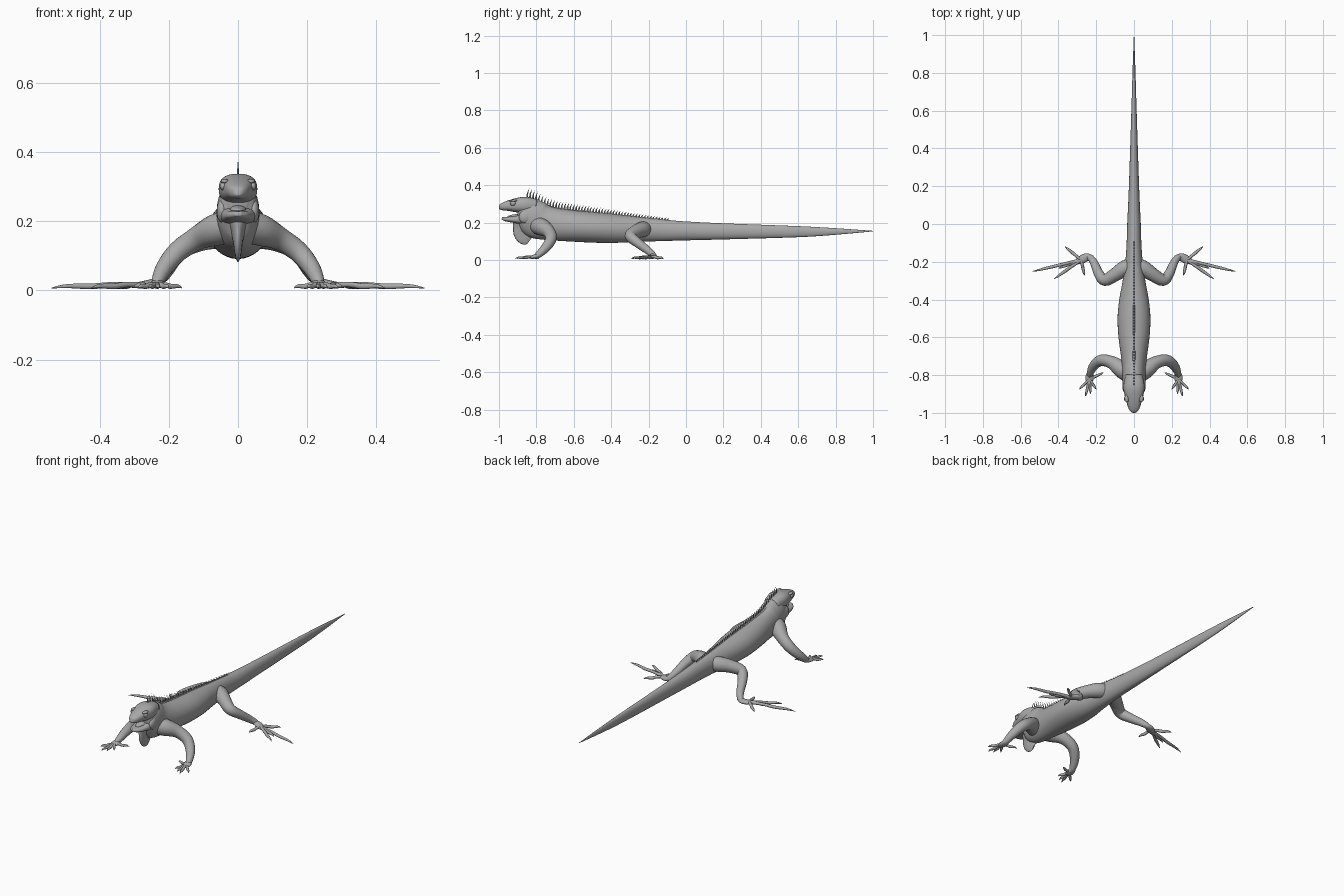
import bpy
import bmesh
import math
from mathutils import Vector, Matrix

start_cube = bpy.data.objects.get("Cube")
if start_cube:
    bpy.data.objects.remove(start_cube, do_unlink=True)

# One plain grey skin
skin = bpy.data.materials.new("grey_skin")
skin.use_nodes = True
GREY = (0.4, 0.4, 0.4, 1)
skin.diffuse_color = GREY
skin.node_tree.nodes["Principled BSDF"].inputs["Base Color"].default_value = GREY

UP = Vector((0, 0, 1))
BACK = Vector((0, 1, 0))


def finish(name, bm, mirrored=False, smooth=True):
    """Turn a bmesh into a named object, optionally mirrored across x."""
    bmesh.ops.recalc_face_normals(bm, faces=bm.faces[:])
    for face in bm.faces:
        face.smooth = smooth
    mesh = bpy.data.meshes.new(name)
    bm.to_mesh(mesh)
    bm.free()
    mesh.materials.append(skin)
    obj = bpy.data.objects.new(name, mesh)
    bpy.context.collection.objects.link(obj)
    if mirrored:
        mirror = obj.modifiers.new("Mirror", "MIRROR")
        mirror.use_mirror_merge = False
    return obj


def spline(stations, steps):
    """Catmull-Rom interpolation through tuples of any length."""
    pts = [stations[0], *stations, stations[-1]]
    result = []
    for p0, p1, p2, p3 in zip(pts, pts[1:], pts[2:], pts[3:]):
        for k in range(steps):
            t = k / steps
            result.append([
                b + t / 2 * (c - a + t * (2 * a - 5 * b + 4 * c - d
                             + t * (3 * (b - c) + d - a)))
                for a, b, c, d in zip(p0, p1, p2, p3)])
    result.append(list(stations[-1]))
    return result


def loft(bm, stations, ref=UP, sides=20, steps=4, square=1.0):
    """Skin a tube through (x, y, z, side radius, ref radius) stations."""
    path = spline(stations, steps)
    centres = [Vector(p[:3]) for p in path]
    rings = []
    for i, p in enumerate(path):
        ahead = centres[min(i + 1, len(path) - 1)]
        behind = centres[max(i - 1, 0)]
        tangent = (ahead - behind).normalized()
        u = tangent.cross(ref).normalized()
        v = u.cross(tangent)
        ring = []
        for k in range(sides):
            angle = math.tau * k / sides
            c, s = math.cos(angle), math.sin(angle)
            c = math.copysign(abs(c) ** square, c)
            s = math.copysign(abs(s) ** square, s)
            ring.append(bm.verts.new(
                centres[i] + u * c * max(p[3], .0005) + v * s * max(p[4], .0005)))
        rings.append(ring)
    for a, b in zip(rings, rings[1:]):
        for k in range(sides):
            n = (k + 1) % sides
            bm.faces.new((a[k], a[n], b[n], b[k]))
    bm.faces.new(rings[0])
    bm.faces.new(rings[-1])


def profile(rows):
    """Rows of (y, half width, bottom, top) become loft stations."""
    return [(0, y, (b + t) / 2, w, (t - b) / 2) for y, w, b, t in rows]


def tube(name, stations, mirrored=False, **options):
    bm = bmesh.new()
    loft(bm, stations, **options)
    return finish(name, bm, mirrored)


def ball(name, centre, size):
    bm = bmesh.new()
    matrix = Matrix.Translation(centre) @ Matrix.Diagonal((*size, 1))
    bmesh.ops.create_uvsphere(bm, u_segments=16, v_segments=10, radius=1, matrix=matrix)
    return finish(name, bm, True)


# Body and tail in one long tube
body = profile([
    (1, .001, .153, .156), (.8, .008, .135, .17), (.6, .014, .122, .181),
    (.2, .027, .11, .196), (0, .036, .105, .206), (-.1, .039, .102, .214),
    (-.2, .046, .099, .224), (-.3, .06, .095, .235), (-.4, .078, .091, .246),
    (-.5, .087, .093, .256), (-.6, .082, .098, .265), (-.7, .069, .104, .278),
    (-.76, .063, .108, .295), (-.8, .062, .115, .317), (-.84, .06, .15, .332),
    (-.88, .048, .2, .32), (-.9, .025, .225, .3)])
tube("body_and_tail", body, sides=32)

# Head: skull and snout, open lower jaw, tongue, throat flap
tube("upper_head", profile([
    (-.8, .045, .25, .325), (-.86, .056, .25, .338), (-.91, .049, .255, .33),
    (-.95, .038, .262, .318), (-.98, .027, .265, .306), (-.995, .015, .27, .297),
    (-1, .006, .278, .29)]), sides=28, square=.8)
tube("lower_jaw", profile([
    (-.82, .05, .18, .25), (-.88, .05, .19, .243), (-.93, .041, .2, .233),
    (-.965, .029, .207, .231), (-.985, .01, .216, .229)]), sides=24, square=.8)
tube("tongue", profile([
    (-.86, .025, .22, .25), (-.92, .022, .222, .244), (-.95, .008, .226, .236)]))
tube("throat_flap", [
    (0, -.86, .225, .036, .065), (0, -.862, .18, .024, .062),
    (0, -.865, .145, .015, .057), (0, -.85, .118, .01, .046),
    (0, -.835, .105, .004, .025)], ref=BACK)
ball("eye", (.043, -.925, .302), (.01, .015, .012))
ball("brow", (.038, -.922, .316), (.012, .022, .007))
ball("nostril", (.016, -.978, .297), (.006, .006, .006))
ball("jowl", (.046, -.86, .23), (.016, .034, .034))

# Spiny crest: a low ridge carrying thin swept-back spines
tops = [(p[1], p[2] + p[4]) for p in spline(body, 4)]


def back_height(y):
    for (y1, z1), (y2, z2) in zip(tops, tops[1:]):
        if y2 <= y <= y1:
            return z1 + (z2 - z1) * (y - y1) / (y2 - y1)
    return tops[-1][1]


tube("crest_ridge", [
    (0, y, back_height(y) - .002, .003 + .012 * f, .003 + .009 * f)
    for y, f in ((-.1, 0), (-.3, .1), (-.5, .2), (-.7, .4), (-.8, .9), (-.86, .5))],
    sides=12)

bm = bmesh.new()
SPINES = 50
for i in range(SPINES):
    f = i / (SPINES - 1)
    y = -.1 - .75 * f
    z = back_height(y)
    height = .012 + .038 * f ** 1.3
    base = [bm.verts.new((x, y + d, z - .004))
            for x, d in ((.003, 0), (0, .006), (-.003, 0), (0, -.006))]
    middle = [bm.verts.new((v.co.x * .7, y + (v.co.y - y) * .6 + .003, z + height * .5))
              for v in base]
    tip = bm.verts.new((0, y + .012, z + height))
    for k in range(4):
        n = (k + 1) % 4
        bm.faces.new((base[k], base[n], middle[n], middle[k]))
        bm.faces.new((middle[k], middle[n], tip))
finish("crest_spines", bm, smooth=False)


# Legs, feet and tapering clawed toes
def leg(name, joints):
    tube(name, [(*j, j_r) for *j, j_r in [(*p, p[-1]) for p in joints]], True)


def foot(name, palm, tips, thickness):
    """A flat palm with one jointed toe running to each tip."""
    bm = bmesh.new()
    loft(bm, palm, sides=14)
    root = Vector(palm[-2][:3])
    for x, y in tips:
        tip = Vector((x, y, .007))
        toe = []
        for f, lift, r in ((0, 0, 1), (.3, .004, .9), (.55, .001, .95),
                           (.78, .004, .75), (.9, .003, .5), (1, 0, .1)):
            p = root.lerp(tip, f) + UP * lift
            toe.append((*p, thickness * r, thickness * r))
        loft(bm, toe, sides=10, steps=3)
    finish(name, bm, True)


leg("front_leg", [
    (.02, -.80, .185, .045), (.065, -.77, .175, .046), (.12, -.732, .15, .034),
    (.175, -.722, .112, .03), (.213, -.75, .066, .025), (.232, -.79, .028, .018),
    (.235, -.81, .018, .01)])
foot("front_foot", [
    (.228, -.775, .03, .014, .012), (.234, -.8, .02, .02, .012),
    (.236, -.822, .016, .022, .01), (.238, -.84, .013, .012, .006)],
    [(.29, -.875), (.257, -.912), (.23, -.9), (.2, -.875), (.162, -.787)], .008)

leg("rear_leg", [
    (.01, -.22, .165, .04), (.05, -.235, .163, .042), (.1, -.268, .152, .036),
    (.155, -.297, .128, .031), (.187, -.262, .095, .026), (.212, -.205, .052, .021),
    (.235, -.175, .026, .016), (.25, -.17, .018, .01)])
foot("rear_foot", [
    (.22, -.18, .03, .014, .014), (.25, -.176, .02, .021, .013),
    (.28, -.19, .016, .022, .01), (.305, -.203, .013, .012, .006)],
    [(.54, -.252), (.425, -.292), (.4, -.235), (.365, -.12), (.262, -.272)], .009)
